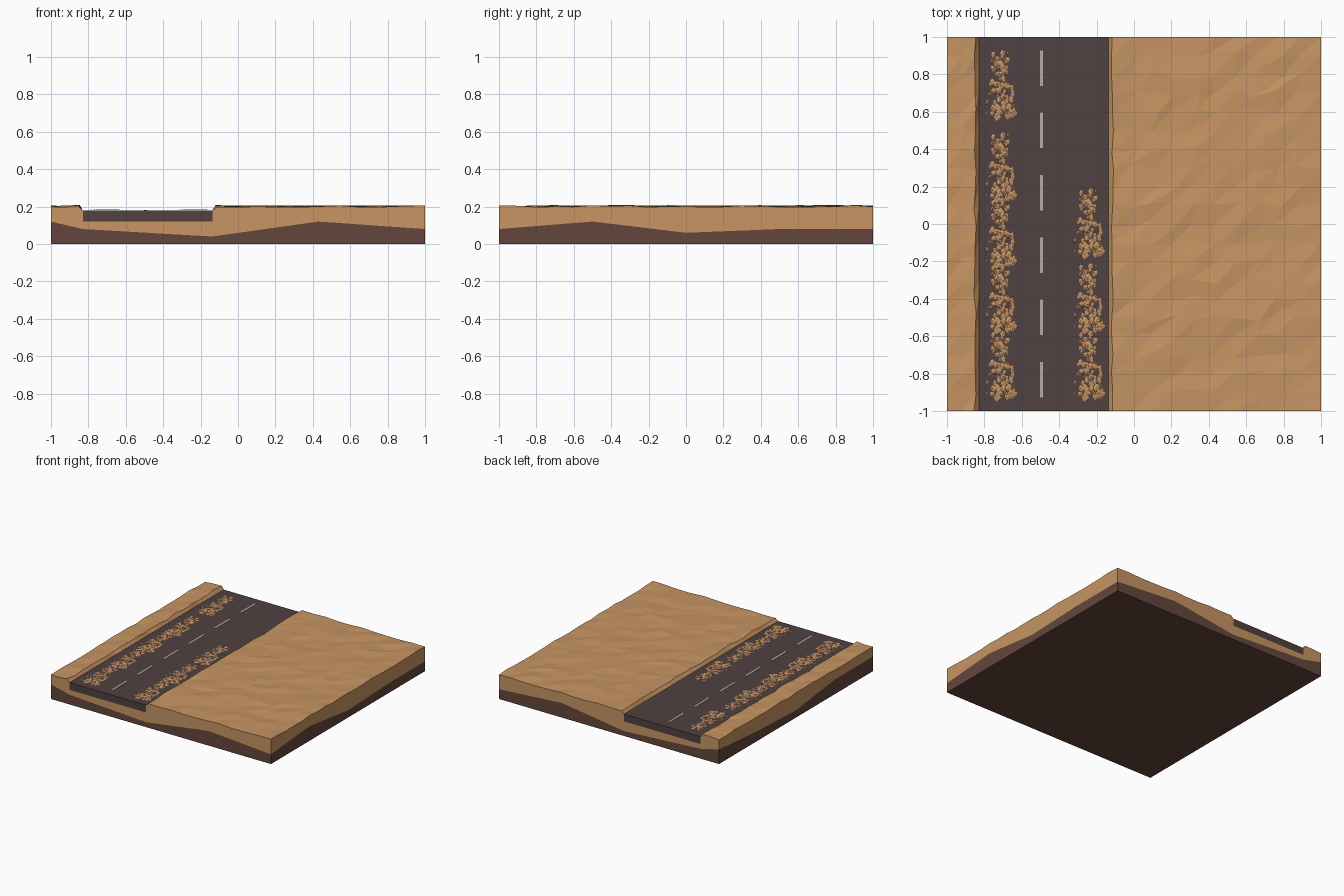
import bpy
import math
import random

if "Cube" in bpy.data.objects:
    bpy.data.objects.remove(bpy.data.objects["Cube"])

random.seed(7)
ROAD_L, ROAD_R, ROAD_Z, ROAD_BASE = -0.83, -0.137, 0.18, 0.12


def material(name, rgb):
    m = bpy.data.materials.new(name)
    m.diffuse_color = (*rgb, 1)
    m.use_nodes = True
    m.node_tree.nodes["Principled BSDF"].inputs["Base Color"].default_value = m.diffuse_color
    return m


SAND = material("sand", (0.57, 0.30, 0.125))
DIRT = material("dirt", (0.125, 0.062, 0.045))
ASPHALT = material("asphalt", (0.083, 0.052, 0.052))
PAINT = material("paint", (0.45, 0.42, 0.42))


def mesh(name, verts, faces, mat):
    me = bpy.data.meshes.new(name)
    me.from_pydata(verts, [], faces)
    me.materials.append(mat)
    return me


def place(name, me, loc=(0, 0, 0)):
    ob = bpy.data.objects.new(name, me)
    ob.location = loc
    bpy.context.collection.objects.link(ob)
    return ob


def box(name, lo, hi, mat):
    bpy.ops.mesh.primitive_cube_add(size=1, location=[(a + b) / 2 for a, b in zip(lo, hi)])
    ob = bpy.context.object
    ob.name = name
    ob.scale = [b - a for a, b in zip(lo, hi)]
    ob.data.materials.append(mat)


def interp(t, pts):
    for (a, u), (b, v) in zip(pts, pts[1:]):
        if t <= b + 1e-6:
            return u + (v - u) * (t - a) / (b - a)
    return pts[-1][1]


# Line between dirt and sand along each side of the tile
FRONT = [(-1, 0.12), (ROAD_L, 0.08), (ROAD_R, 0.04), (0.43, 0.12), (1, 0.08)]
RIGHT = [(-1, 0.08), (-0.5, 0.12), (0, 0.06), (0.5, 0.08), (1, 0.08)]
LEFT = [(-1, 0.12), (-0.5, 0.12), (0, 0.06), (0.5, 0.08), (1, 0.12)]


def strata(x, y):
    if abs(y) == 1:
        return interp(x, FRONT)
    return interp(y, RIGHT if x > 0 else LEFT)


# Sand surface grid, with a gap for the road
xs = [-1, -0.92, -0.85, ROAD_L, ROAD_R, -0.115]
xs += [-0.115 + 0.545 * i / 5 for i in range(1, 5)] + [0.43 + 0.57 * i / 5 for i in range(5)] + [1]
ys = [-1 + j / 10 for j in range(20)] + [1]
nx, ny = len(xs), len(ys)
GAP = 3
verts, faces = [], []
for j, y in enumerate(ys):
    for i, x in enumerate(xs):
        z = 0.202 + random.uniform(-0.006, 0.005)
        if i in (GAP, GAP + 1):
            z = ROAD_Z
        elif i in (GAP - 1, GAP + 2):
            z += 0.002
            x += random.uniform(-0.006, 0.006)
        elif 0 < i < nx - 1:
            x += random.uniform(-0.025, 0.025) if 0 < j < ny - 1 and i > GAP else 0
        yy = y + (random.uniform(-0.025, 0.025) if 0 < j < ny - 1 and 0 < i < nx - 1 else 0)
        verts.append((x, yy, z))
for j in range(ny - 1):
    for i in range(nx - 1):
        if i != GAP:
            a = j * nx + i
            faces += [(a, a + 1, a + nx + 1), (a, a + nx + 1, a + nx)]

# Sand and dirt walls around the perimeter
ring = list(range(nx - 1)) + [j * nx + nx - 1 for j in range(ny - 1)]
ring += [(ny - 1) * nx + i for i in range(nx - 1, 0, -1)] + [j * nx for j in range(ny - 1, 0, -1)]
dverts, dfaces = [], []
for a, b in zip(ring, ring[1:] + ring[:1]):
    (ax, ay, az), (bx, by, bz) = verts[a], verts[b]
    if {a % nx, b % nx} == {GAP, GAP + 1}:
        az = bz = ROAD_BASE
    sa, sb = strata(ax, ay), strata(bx, by)
    n, d = len(verts), len(dverts)
    verts += [(ax, ay, sa), (bx, by, sb), (bx, by, bz), (ax, ay, az)]
    faces.append((n, n + 1, n + 2, n + 3))
    dverts += [(ax, ay, 0), (bx, by, 0), (bx, by, sb), (ax, ay, sa)]
    dfaces.append((d, d + 1, d + 2, d + 3))
d = len(dverts)
dverts += [(-1, -1, 0), (-1, 1, 0), (1, 1, 0), (1, -1, 0)]
dfaces.append((d, d + 1, d + 2, d + 3))
place("sand_layer", mesh("sand_layer", verts, faces, SAND))
place("dirt_layer", mesh("dirt_layer", dverts, dfaces, DIRT))

# Road slab and dashed centre line
box("road", (ROAD_L, -1, ROAD_BASE), (ROAD_R, 1, ROAD_Z), ASPHALT)
for k in range(6):
    y = -0.833 + k * 0.3333
    box(f"lane_dash_{k}", (-0.502, y - 0.095, ROAD_Z - 0.002), (-0.486, y + 0.095, ROAD_Z + 0.002), PAINT)

# Scattered sand flakes, one shared patch that narrows to the back
fv, ff = [], []
for k in range(125):
    t = random.random() ** 1.2
    y = -0.17 + 0.35 * t
    half = 0.082 * (1 - 0.55 * t)
    x = max(-half, min(half, random.gauss(0.01 * (1 - t), half * 0.6)))
    r = random.uniform(0.004, 0.009) + (0.008 * random.random() if abs(x) < 0.05 or x > 0 else 0)
    turn, sides, n = random.uniform(0, 6.28), random.randint(4, 6), len(fv)
    for s in range(sides):
        ang = turn + s * math.tau / sides
        q = r * random.uniform(0.6, 1.2)
        fv.append((x + q * math.cos(ang), y + 1.25 * q * math.sin(ang), 0.001))
    fv.append((x, y, 0.004))
    ff += [(n + s, n + (s + 1) % sides, n + sides) for s in range(sides)]
patch = mesh("sand_patch", fv, ff, SAND)
spots = [(-0.715, y) for y in (0.74, 0.30, -0.05, -0.40, -0.76)]
spots += [(-0.245, y) for y in (0.0, -0.40, -0.76)]
for k, (x, y) in enumerate(spots):
    place(f"sand_patch_{k}", patch, (x, y, ROAD_Z))
